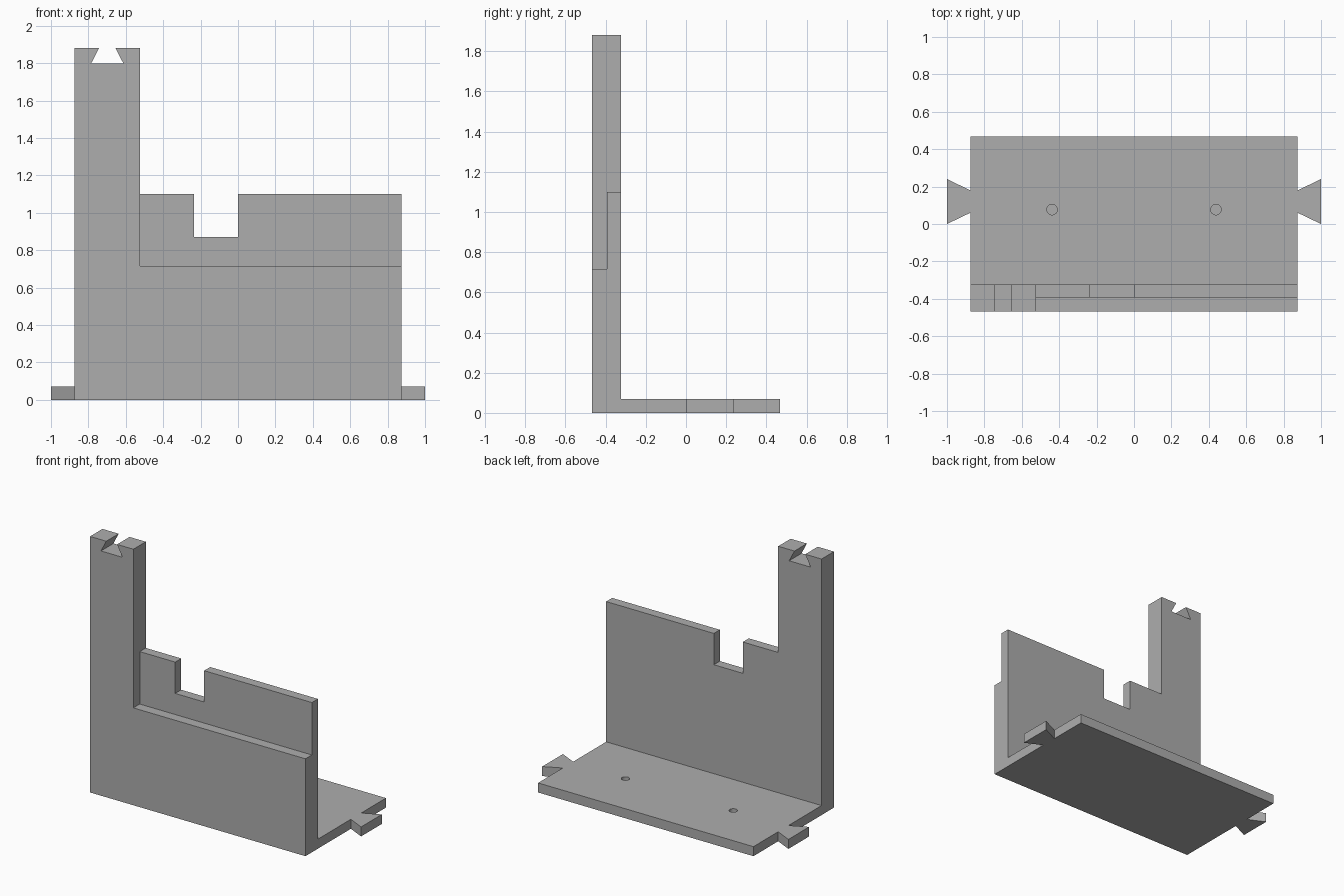
import bpy
import bmesh
from mathutils import Vector

cube = bpy.data.objects.get("Cube")
if cube:
    bpy.data.objects.remove(cube, do_unlink=True)

grey = bpy.data.materials.new("plain_grey")
grey.use_nodes = True
colour = (0.42, 0.42, 0.42, 1)
grey.diffuse_color = colour
grey.node_tree.nodes["Principled BSDF"].inputs["Base Color"].default_value = colour


def make_object(name, bm):
    bmesh.ops.recalc_face_normals(bm, faces=bm.faces)
    mesh = bpy.data.meshes.new(name)
    bm.to_mesh(mesh)
    bm.free()
    mesh.materials.append(grey)
    obj = bpy.data.objects.new(name, mesh)
    bpy.context.collection.objects.link(obj)
    return obj


def extrude_outline(name, points, depth):
    """Extrude a closed outline of 3D points along a depth vector."""
    bm = bmesh.new()
    face = bm.faces.new([bm.verts.new(p) for p in points])
    result = bmesh.ops.extrude_face_region(bm, geom=[face], use_keep_orig=True)
    moved = [g for g in result["geom"] if isinstance(g, bmesh.types.BMVert)]
    bmesh.ops.translate(bm, vec=Vector(depth), verts=moved)
    return make_object(name, bm)


def combine(target, tool, operation):
    """Apply a boolean and discard the tool object."""
    tool.hide_render = True
    mod = target.modifiers.new(operation.title(), "BOOLEAN")
    mod.operation = operation
    mod.solver = "EXACT"
    mod.object = tool
    bpy.context.view_layer.objects.active = target
    bpy.ops.object.modifier_apply(modifier=mod.name)
    bpy.data.objects.remove(tool, do_unlink=True)


side, front, wall_back, step_y, back = 0.875, -0.467, -0.323, -0.393, 0.467
post_x, ledge_z, panel_z, post_z, plate_z = -0.523, 0.715, 1.1, 1.88, 0.07

# Upright wall with tall post, dovetail socket and square notch
wall_outline = [
    (-side, 0), (side, 0), (side, panel_z),
    (0, panel_z), (0, 0.87), (-0.235, 0.87), (-0.235, panel_z),
    (post_x, panel_z), (post_x, post_z),
    (-0.655, post_z), (-0.612, 1.797), (-0.786, 1.797), (-0.743, post_z),
    (-side, post_z),
]
bracket = extrude_outline("bracket", [(x, front, z) for x, z in wall_outline],
                          (0, wall_back - front, 0))

# Ledge cut into the front of the thin upper panel
ledge = [(post_x, ledge_z), (1, ledge_z), (1, 1.3), (post_x, 1.3)]
cutter = extrude_outline("ledge_cutter", [(x, front - 0.1, z) for x, z in ledge],
                         (0, step_y - front + 0.1, 0))
combine(bracket, cutter, "DIFFERENCE")

# Base plate with a dovetail tab at each end
right_half = [(side, front), (side, 0.06), (1, 0), (1, 0.24), (side, 0.18), (side, back)]
plate_outline = right_half + [(-x, y) for x, y in reversed(right_half)]
plate = extrude_outline("base_plate", [(x, y, 0) for x, y in plate_outline],
                        (0, 0, plate_z))
combine(bracket, plate, "UNION")

# Blind round holes in the plate
for x in (-0.438, 0.438):
    bm = bmesh.new()
    bmesh.ops.create_cone(bm, cap_ends=True, segments=32, radius1=0.028,
                          radius2=0.028, depth=0.1)
    bmesh.ops.translate(bm, vec=(x, 0.077, plate_z + 0.01), verts=bm.verts)
    combine(bracket, make_object("hole_cutter", bm), "DIFFERENCE")

# Merge the leftover coplanar seams
bm = bmesh.new()
bm.from_mesh(bracket.data)
bmesh.ops.remove_doubles(bm, verts=bm.verts, dist=0.0001)
bmesh.ops.dissolve_limit(bm, angle_limit=0.01, verts=bm.verts, edges=bm.edges)
bm.to_mesh(bracket.data)
bm.free()

# Smooth hole walls, sharp edges elsewhere
bpy.ops.object.select_all(action="DESELECT")
bracket.select_set(True)
bpy.context.view_layer.objects.active = bracket
bpy.ops.object.shade_smooth_by_angle()
